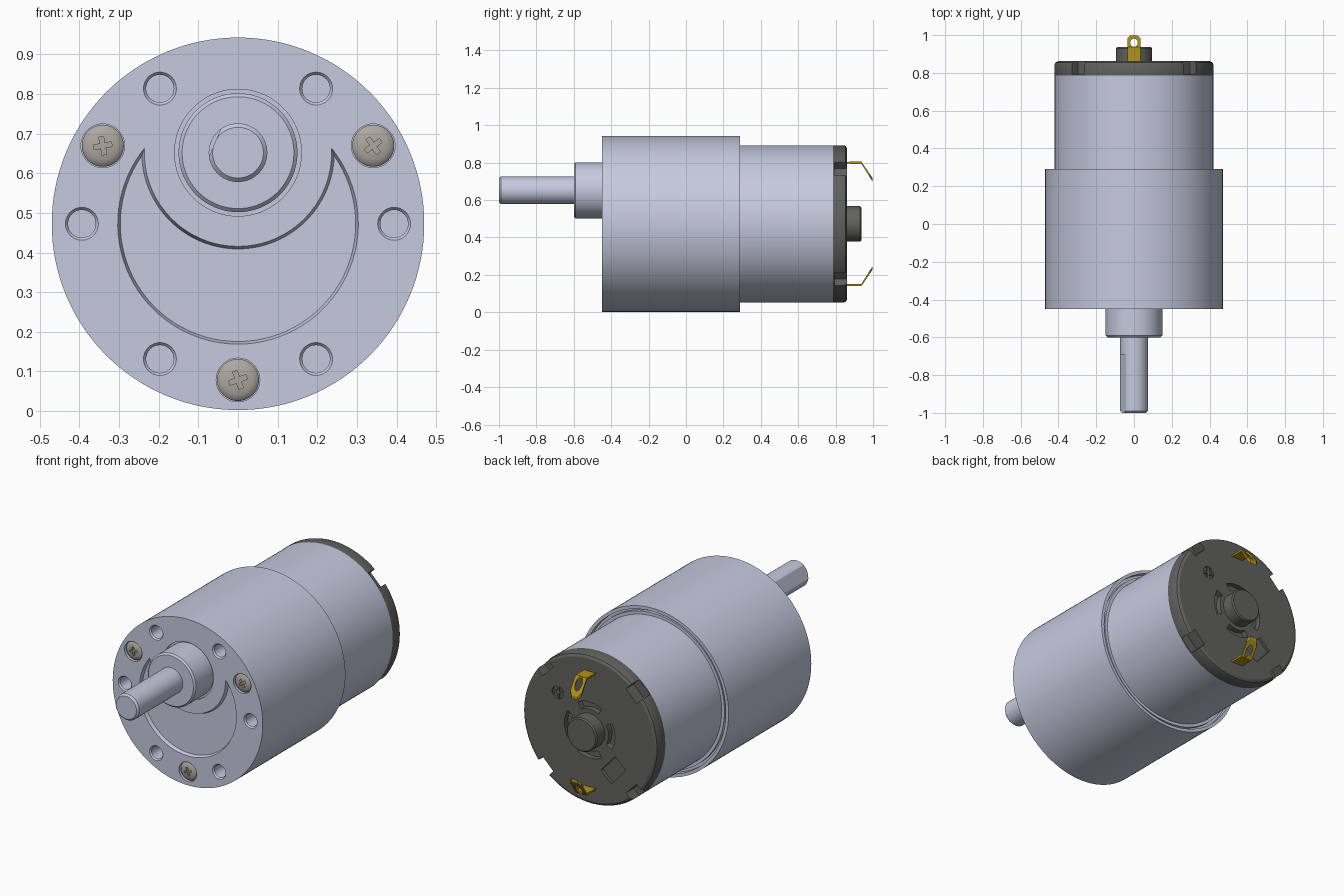
import bpy, bmesh
from math import cos, sin, pi, radians, sqrt, atan2
from mathutils import Matrix, Vector

if "Cube" in bpy.data.objects:
    bpy.data.objects.remove(bpy.data.objects["Cube"])

CZ = 0.4725      # height of the main axis
SZ = 0.652       # height of the offset output shaft


def material(name, rgb):
    m = bpy.data.materials.new(name)
    m.diffuse_color = (*rgb, 1)
    m.use_nodes = True
    m.node_tree.nodes["Principled BSDF"].inputs["Base Color"].default_value = m.diffuse_color
    return m


METAL = material("blue_grey_metal", (0.56, 0.59, 0.73))
DARK = material("dark_plastic", (0.12, 0.12, 0.115))
GOLD = material("brass", (0.45, 0.29, 0.01))
STEEL = material("screw_steel", (0.42, 0.39, 0.35))


def finish(name, bm, mat):
    bmesh.ops.recalc_face_normals(bm, faces=bm.faces)
    me = bpy.data.meshes.new(name)
    bm.to_mesh(me)
    bm.free()
    ob = bpy.data.objects.new(name, me)
    bpy.context.collection.objects.link(ob)
    if mat:
        me.materials.append(mat)
    return ob


def loft(name, rings, mat=None):
    """Skin a list of equal-length point rings and cap both ends."""
    bm = bmesh.new()
    rs = [[bm.verts.new(p) for p in r] for r in rings]
    n = len(rs[0])
    for a, b in zip(rs, rs[1:]):
        for i in range(n):
            bm.faces.new((a[i], a[(i + 1) % n], b[(i + 1) % n], b[i]))
    bm.faces.new(rs[0])
    bm.faces.new(rs[-1])
    return finish(name, bm, mat)


def lathe(name, profile, x=0, z=CZ, mat=None, seg=128):
    """Turn an (r, y) profile round an axis parallel to y."""
    return loft(name, [[(x + r * cos(2 * pi * i / seg), y, z + r * sin(2 * pi * i / seg))
                        for i in range(seg)] for r, y in profile], mat)


def box(name, center, size, ang=0, mat=None):
    bm = bmesh.new()
    bmesh.ops.create_cube(bm, size=1, matrix=Matrix.Translation(center)
                          @ Matrix.Rotation(-ang, 4, 'Y') @ Matrix.Diagonal((*size, 1)))
    return finish(name, bm, mat)


def cut(ob, cutters):
    bpy.context.view_layer.objects.active = ob
    for c in cutters:
        c.hide_render = True
        m = ob.modifiers.new("cut", 'BOOLEAN')
        m.operation, m.solver, m.object = 'DIFFERENCE', 'EXACT', c
        bpy.ops.object.modifier_apply(modifier=m.name)
        bpy.data.objects.remove(c)


def polar(r, deg, z=CZ):
    return r * cos(radians(deg)), z + r * sin(radians(deg))


def crescent(ro, ri, y, n=64):
    """Outline of the main circle ro minus the shaft circle ri."""
    d = SZ - CZ
    a = (ro * ro - ri * ri + d * d) / (2 * d)
    w = sqrt(ro * ro - a * a)
    t = atan2(a, w)
    u = atan2(a - d, w)
    outer = [pi - t + (pi + 2 * t) * i / n for i in range(n + 1)]
    inner = [u - (pi + 2 * u) * i / n for i in range(1, n)]
    return ([(ro * cos(k), y, CZ + ro * sin(k)) for k in outer]
            + [(ri * cos(k), y, SZ + ri * sin(k)) for k in inner])


# Gearbox housing with stepped back rim
gearbox = lathe("gearbox_housing", [(0.47, -0.45), (0.47, 0.29), (0.452, 0.29), (0.452, 0.262),
                                    (0.437, 0.262), (0.437, 0.28)], mat=METAL)
cutters = [lathe("boss_groove", [(0.16, -0.47), (0.16, -0.435)], z=SZ),
           loft("crescent_recess", [crescent(0.304, 0.236, -0.47), crescent(0.304, 0.236, -0.451),
                                    crescent(0.297, 0.243, -0.43)])]
for k in range(6):                                   # mounting holes
    x, z = polar(0.394, 60 * k)
    cutters.append(lathe("hole", [(0.042, -0.47), (0.042, -0.4505), (0.035, -0.442), (0.035, -0.33)],
                         x, z, seg=32))
for k in (30, 150, 270):                             # screw seats
    x, z = polar(0.394, k)
    cutters.append(lathe("seat", [(0.055, -0.47), (0.055, -0.42)], x, z, seg=48))
cut(gearbox, cutters)

# Cross-head screws
for k, twist in ((30, 35), (150, 10), (270, 20)):
    x, z = polar(0.394, k)
    s = lathe("screw_head", [(0.053, -0.41), (0.053, -0.436), (0.048, -0.442), (0.036, -0.447),
                             (0.02, -0.4495), (0.006, -0.4505)], x, z, STEEL, 48)
    cut(s, [box("slot", (x, -0.45, z), (0.046, 0.03, 0.012), radians(twist + q)) for q in (0, 90)])

# Output boss and D-cut shaft
lathe("shaft_boss", [(0.15, -0.43), (0.15, -0.591), (0.141, -0.6)], z=SZ, mat=METAL)
shaft = lathe("output_shaft", [(0.074, -0.59), (0.074, -0.99), (0.064, -1.0)], z=SZ, mat=METAL, seg=64)
fx, fz = polar(0.0635 + 0.05, 157, SZ)
cut(shaft, [box("flat", (fx, -0.89, fz), (0.1, 0.4, 0.2), radians(157))])

# Motor can
lathe("motor_can", [(0.42, 0.265), (0.42, 0.79)], mat=METAL)

# Rear end cap with notches, vents and recesses
cap = lathe("end_cap", [(0.4195, 0.78), (0.4205, 0.79), (0.4205, 0.842), (0.416, 0.854),
                        (0.403, 0.862)], mat=DARK)
cutters = []
for k in range(4):
    x, z = polar(0.425, 45 + 90 * k)
    cutters.append(box("notch", (x, 0.843, z), (0.11, 0.1, 0.095), radians(45 + 90 * k)))
    angs = [90 * k - 28 + 56 * i / 12 for i in range(13)]
    arc = [polar(0.158, a) for a in angs] + [polar(0.118, a) for a in reversed(angs)]
    cutters.append(loft("vent", [[(x, y, z) for x, z in arc] for y in (0.83, 0.9)]))
x, z = polar(0.24, 232)
cutters.append(box("recess", (x, 0.88, z), (0.09, 0.07, 0.135), radians(222)))
mx, mz = 0.2, CZ + 0.16
cutters.append(lathe("mark", [(0.036, 0.85), (0.036, 0.9)], mx, mz, seg=32))
cut(cap, cutters)
for q in (0, 90):
    box("mark_bar", (mx, 0.855, mz), (0.07, 0.012, 0.012), radians(q), DARK)

# Rear bearing housing
lathe("rear_bearing", [(0.095, 0.85), (0.095, 0.93), (0.088, 0.937)], mat=DARK, seg=64)

# Bent solder terminals
for side in (1, -1):
    rings = []
    for y, dz, w, t in ((0.84, 0.327, 0.035, 0.005), (0.938, 0.327, 0.035, 0.006),
                        (0.984, 0.256, 0.035, 0.009), (0.998, 0.235, 0.02, 0.009)):
        z = CZ + side * dz
        rings.append([(-w, y, z - t), (w, y, z - t), (w, y, z + t), (-w, y, z + t)])
    term = loft("terminal", rings, GOLD)
    eye = loft("eye", [[(0.02 * cos(pi * i / 12), 0.96 + 0.022 * sin(pi * i / 12), CZ + side * h)
                        for i in range(24)] for h in (0.15, 0.4)])
    cut(term, [eye])

# Smooth the round surfaces, keep edges crisp
bpy.ops.object.select_all(action='SELECT')
bpy.ops.object.shade_smooth_by_angle(angle=radians(30))
